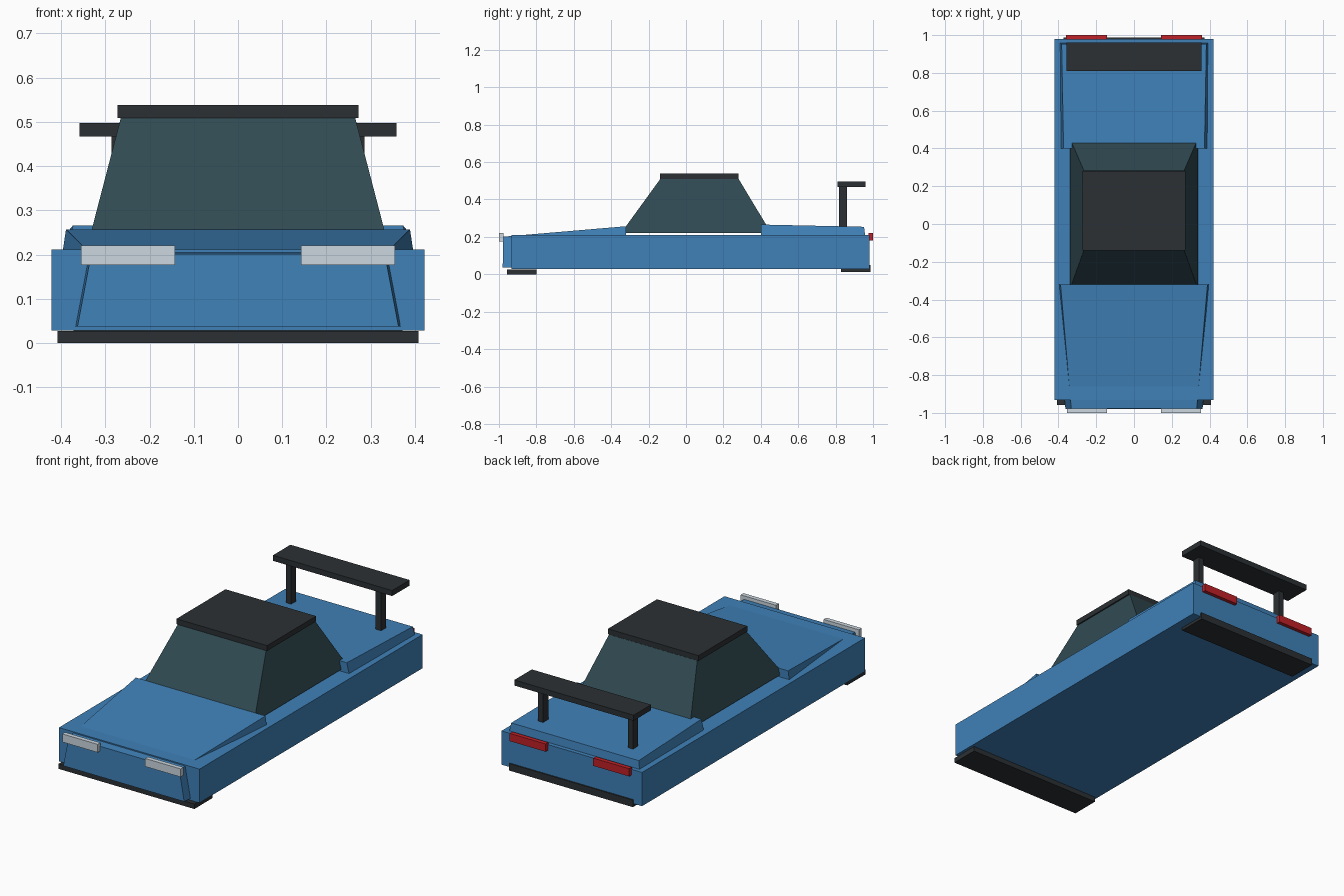
import bpy

if "Cube" in bpy.data.objects:
    bpy.data.objects.remove(bpy.data.objects["Cube"])


def material(name, rgb):
    m = bpy.data.materials.new(name)
    m.diffuse_color = (*rgb, 1)
    m.use_nodes = True
    m.node_tree.nodes["Principled BSDF"].inputs["Base Color"].default_value = m.diffuse_color
    return m


BLUE = material("blue_paint", (0.05, 0.22, 0.48))
BLACK = material("black_trim", (0.025, 0.03, 0.033))
GLASS = material("dark_glass", (0.03, 0.068, 0.085))
WHITE = material("headlight_white", (0.6, 0.68, 0.74))
RED = material("tail_red", (0.52, 0.015, 0.02))


def block(name, mat, front, back):
    """Six-sided block from two end sections, each given as
    bottom (half width, y, z) and top (half width, y, z)."""
    verts = []
    for bottom, top in (front, back):
        for (w, y, z), signs in ((bottom, (-1, 1)), (top, (1, -1))):
            verts += [(s * w, y, z) for s in signs]
    faces = [(0, 1, 2, 3), (7, 6, 5, 4)]
    faces += [(i, i + 4, (i + 1) % 4 + 4, (i + 1) % 4) for i in range(4)]
    mesh = bpy.data.meshes.new(name)
    mesh.from_pydata(verts, [], faces)
    mesh.materials.append(mat)
    obj = bpy.data.objects.new(name, mesh)
    bpy.context.collection.objects.link(obj)
    return obj


def box(name, mat, half_w, y0, y1, z0, z1, x=0):
    obj = block(name, mat,
                ((half_w, y0, z0), (half_w, y0, z1)),
                ((half_w, y1, z0), (half_w, y1, z1)))
    obj.location.x = x
    return obj


# Main body slab
box("body", BLUE, 0.422, -0.933, 0.98, 0.028, 0.211)

# Tapered hood wedge and rear deck
block("hood", BLUE,
      ((0.363, -0.98, 0.037), (0.332, -0.978, 0.201)),
      ((0.422, -0.32, 0.037), (0.389, -0.32, 0.257)))
block("rear_deck", BLUE,
      ((0.392, 0.40, 0.19), (0.373, 0.40, 0.266)),
      ((0.395, 0.96, 0.19), (0.383, 0.952, 0.254)))

# Glass cabin and roof panel
block("cabin", GLASS,
      ((0.34, -0.347, 0.221), (0.265, -0.138, 0.509)),
      ((0.34, 0.455, 0.221), (0.265, 0.282, 0.509)))
box("roof", BLACK, 0.272, -0.139, 0.281, 0.509, 0.538)

# Front splitter and rear diffuser
box("front_splitter", BLACK, 0.408, -0.957, -0.80, 0.0, 0.027)
box("rear_diffuser", BLACK, 0.372, 0.83, 0.987, 0.012, 0.05)

# Rear wing
box("wing_blade", BLACK, 0.358, 0.811, 0.961, 0.467, 0.497)

# Paired posts and lights
for side, s in (("left", -1), ("right", 1)):
    box(f"wing_post_{side}", BLACK, 0.016, 0.818, 0.862, 0.245, 0.47, s * 0.27)
    box(f"headlight_{side}", WHITE, 0.106, -1.0, -0.976, 0.176, 0.22, s * 0.249)
    box(f"tail_light_{side}", RED, 0.108, 0.977, 1.0, 0.18, 0.222, s * 0.251)
